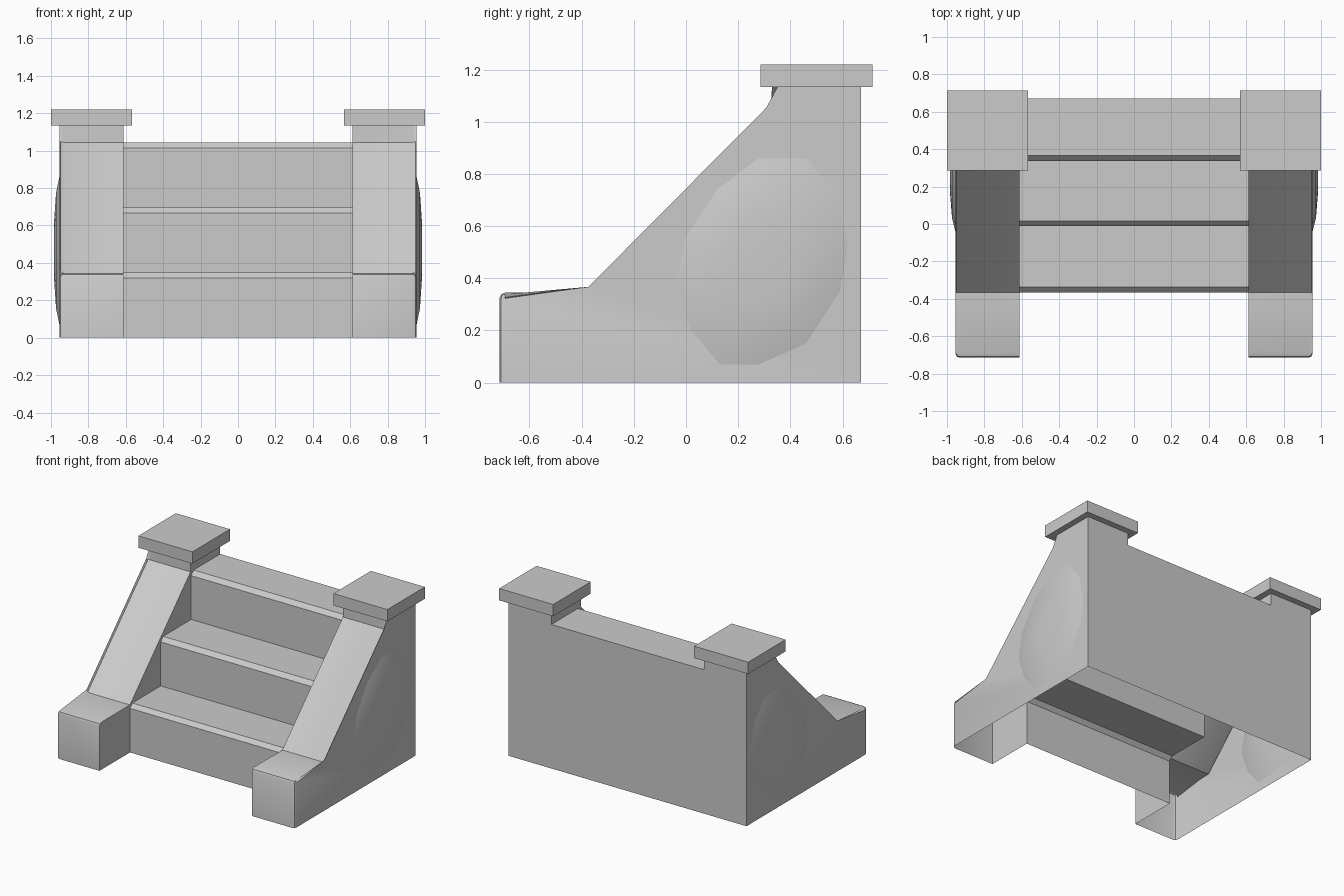
import bpy, bmesh

if "Cube" in bpy.data.objects:
    bpy.data.objects.remove(bpy.data.objects["Cube"])


def finish(bm, name, mirror=False, smooth=False, normals=True):
    if normals:
        bmesh.ops.recalc_face_normals(bm, faces=bm.faces)
    me = bpy.data.meshes.new(name)
    bm.to_mesh(me)
    bm.free()
    ob = bpy.data.objects.new(name, me)
    bpy.context.collection.objects.link(ob)
    if mirror:
        ob.modifiers.new("mirror", "MIRROR").use_mirror_merge = False
    if smooth:
        bpy.ops.object.select_all(action='DESELECT')
        ob.select_set(True)
        bpy.context.view_layer.objects.active = ob
        bpy.ops.object.shade_smooth_by_angle(angle=0.6)
    return ob


IN, OUT, BACK = 0.612, 0.955, 0.67

# profiles in (y, z): stair line with worn nosings, and sloping side wall top
stairs = [(-.365, 0), (-.365, .32), (-.338, .348), (-.012, .348),
          (-.012, .667), (.016, .697), (.337, .697), (.337, 1.015),
          (.365, 1.045), (BACK, 1.045)]
wall = [(-.715, 0), (-.715, .345), (-.365, .345), (.33, 1.045),
        (.33, 1.135), (BACK, 1.135)]

# steps: treads and risers, open underneath
bm = bmesh.new()
left = [bm.verts.new((-IN, y, z)) for y, z in stairs]
right = [bm.verts.new((IN, y, z)) for y, z in stairs]
for i in range(len(stairs) - 1):
    bm.faces.new((left[i], right[i], right[i + 1], left[i + 1]))
finish(bm, "steps", normals=False)

# side walls: hollow shell, inner panel only above the steps
bm = bmesh.new()
inner = [bm.verts.new((IN, y, z)) for y, z in wall]
outer = [bm.verts.new((OUT, y, z)) for y, z in wall]
for i in range(len(wall) - 1):
    bm.faces.new((inner[i], outer[i], outer[i + 1], inner[i + 1]))
foot = bm.verts.new((OUT, BACK, 0))
bm.faces.new(outer + [foot])
bm.faces.new(inner + [bm.verts.new((IN, y, z)) for y, z in reversed(stairs)])
bm.edges.ensure_lookup_table()
soft = [bm.edges.get((outer[i], outer[i + 1])) for i in range(4)]
soft.append(bm.edges.get((inner[1], outer[1])))
bmesh.ops.bevel(bm, geom=soft, offset=0.022, segments=2, profile=0.5,
                affect='EDGES')
finish(bm, "side_wall", mirror=True, smooth=True)

# back panel with raised post ends
bm = bmesh.new()
outline = [(-OUT, 0), (-OUT, 1.135), (-IN, 1.135), (-IN, 1.045),
           (IN, 1.045), (IN, 1.135), (OUT, 1.135), (OUT, 0)]
bm.faces.new([bm.verts.new((x, BACK, z)) for x, z in outline])
finish(bm, "back_panel", normals=False)

# post caps
bm = bmesh.new()
bmesh.ops.create_cube(bm, size=1)
for v in bm.verts:
    v.co = (.783 + v.co.x * .434, .5 + v.co.y * .43, 1.177 + v.co.z * .086)
finish(bm, "post_cap", mirror=True)

# shallow faceted boulders set into the side walls
rim = [(-.04, .37), (.0, .56), (.12, .74), (.28, .86), (.46, .86),
       (.58, .72), (.62, .53), (.59, .35), (.46, .15), (.28, .07),
       (.13, .07), (.02, .20)]
cy, cz, n = .29, .47, len(rim)
bm = bmesh.new()
rings = []
for scale, dx in [(.4, -.028), (.78, -.018), (1, 0), (.78, .018), (.4, .028)]:
    rings.append([bm.verts.new((OUT + dx, cy + (y - cy) * scale,
                                cz + (z - cz) * scale)) for y, z in rim])
for a, b in zip(rings, rings[1:]):
    for i in range(n):
        j = (i + 1) % n
        bm.faces.new((a[i], a[j], b[j], b[i]))
bm.faces.new(rings[0])
bm.faces.new(rings[-1])
finish(bm, "side_boulder", mirror=True, smooth=True)
